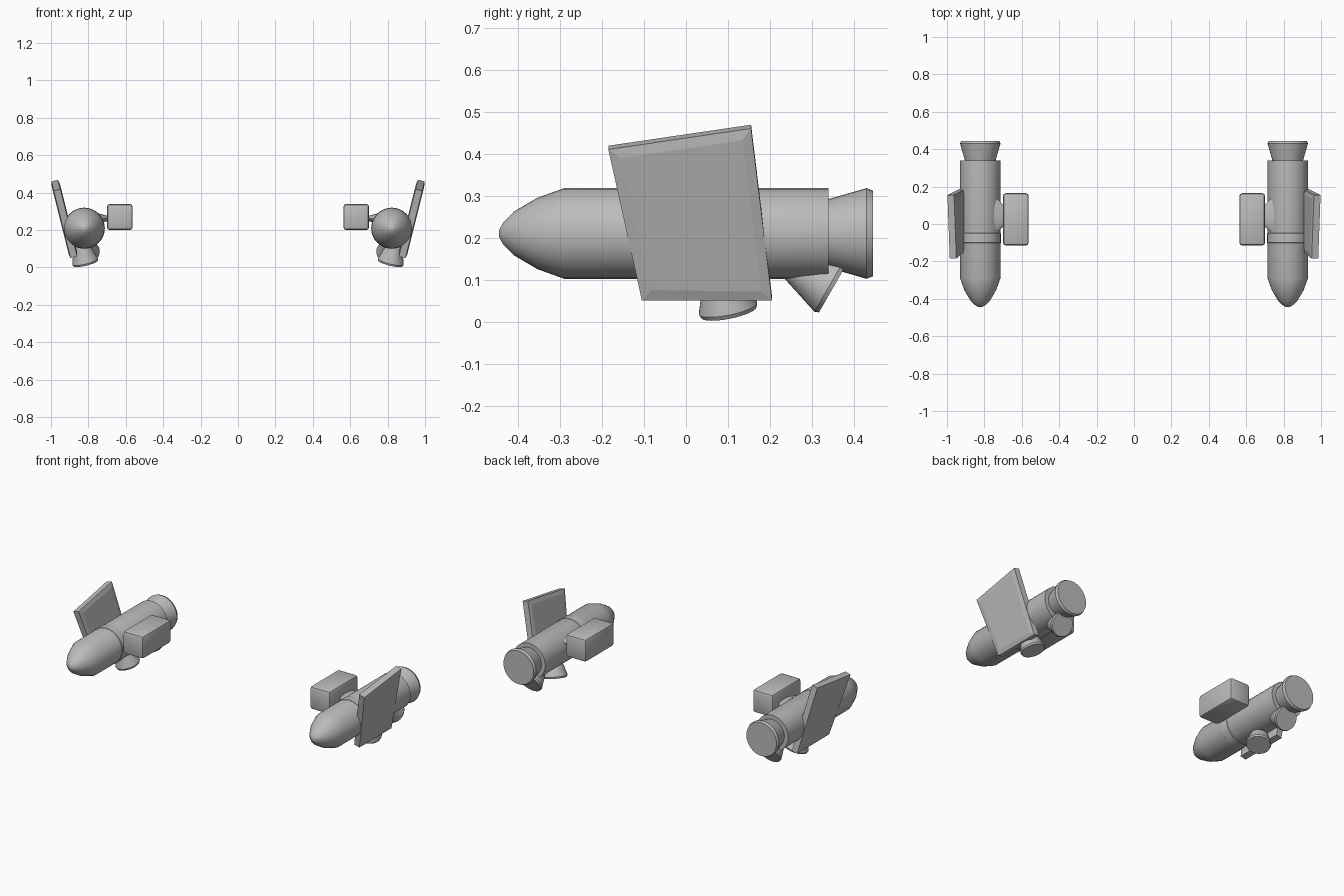
import bpy, bmesh, math
from mathutils import Vector, Matrix

cube = bpy.data.objects.get("Cube")
if cube:
    bpy.data.objects.remove(cube)

grey = bpy.data.materials.new("plain_grey")
grey.use_nodes = True
colour = (0.5, 0.5, 0.5, 1)
grey.diffuse_color = colour
grey.node_tree.nodes["Principled BSDF"].inputs["Base Color"].default_value = colour

SIDES = {"left": 1, "right": -1}
BODY_X, BODY_Z = 0.822, 0.21


def finish(bm, part, smooth=True):
    """Place one copy of the part on each side, mirrored across x."""
    for side, sign in SIDES.items():
        half = bm.copy()
        half.transform(Matrix.Diagonal((sign, 1, 1, 1)))
        bmesh.ops.recalc_face_normals(half, faces=half.faces)
        mesh = bpy.data.meshes.new(f"{side}_{part}")
        half.to_mesh(mesh)
        half.free()
        mesh.materials.append(grey)
        obj = bpy.data.objects.new(mesh.name, mesh)
        bpy.context.collection.objects.link(obj)
        if smooth:
            bpy.ops.object.select_all(action="DESELECT")
            obj.select_set(True)
            bpy.context.view_layer.objects.active = obj
            bpy.ops.object.shade_smooth_by_angle(angle=math.radians(30))
    bm.free()


def lathe(part, profile, origin, axis, steps=32):
    """Revolve (radius, distance) points about an axis through origin."""
    bm = bmesh.new()
    turn = Vector(axis).to_track_quat("Z", "Y").to_matrix().to_4x4()
    place = Matrix.Translation(origin) @ turn
    rings = []
    for r, d in profile:
        angles = [math.tau * i / steps for i in range(steps)]
        rings.append([bm.verts.new(place @ Vector((r * math.cos(a), r * math.sin(a), d)))
                      for a in angles])
    for low, high in zip(rings, rings[1:]):
        for i in range(steps):
            j = (i + 1) % steps
            bm.faces.new((low[i], low[j], high[j], high[i]))
    bm.faces.new(rings[0][::-1])
    bm.faces.new(rings[-1])
    finish(bm, part)


# Main hull with pointed nose, and a thin band round the middle
hull = [(0.008, -0.445), (0.024, -0.437), (0.052, -0.41), (0.085, -0.354),
        (0.108, -0.29), (0.108, 0.34)]
lathe("hull", hull, (BODY_X, 0, BODY_Z), (0, 1, 0))
band = [(0.107, -0.103), (0.11, -0.1), (0.11, -0.05), (0.107, -0.047)]
lathe("hull_band", band, (BODY_X, 0, BODY_Z), (0, 1, 0))

# Main exhaust and the two smaller thrusters underneath
exhaust = [(0.07, -0.04), (0.082, 0), (0.108, 0.09), (0.102, 0.105)]
lathe("main_exhaust", exhaust, (BODY_X, 0.34, BODY_Z), (0, 1, 0))
thruster = [(0.032, -0.13), (0.071, -0.01), (0.067, 0)]
lathe("rear_thruster", thruster, (0.81, 0.35, 0.08), (0, 0.87, -0.5))
lathe("lower_thruster", thruster, (0.815, 0.102, 0.022), (-0.24, 0.2, -1))

# Leaning fin with a slightly raised panel on both faces
bm = bmesh.new()
outline = [(-0.185, 0.41), (0.155, 0.46), (0.205, 0.05), (-0.105, 0.05)]
outer = [bm.verts.new((0.895 + 0.25 * (z - 0.05), y, z)) for y, z in outline]
inner = [bm.verts.new(v.co + Vector((-0.035, 0, 0.009))) for v in outer]
panels = [bm.faces.new(outer), bm.faces.new(inner[::-1])]
for i in range(4):
    j = (i + 1) % 4
    bm.faces.new((outer[i], inner[i], inner[j], outer[j]))
bmesh.ops.recalc_face_normals(bm, faces=bm.faces)
bmesh.ops.inset_individual(bm, faces=panels, thickness=0.035, depth=0.005)
finish(bm, "fin", smooth=False)

# Side pod with chamfered edges
bm = bmesh.new()
bmesh.ops.create_cube(bm, size=1)
bm.transform(Matrix.Translation((0.632, 0.025, 0.27)) @ Matrix.Diagonal((0.138, 0.28, 0.14, 1)))
bmesh.ops.bevel(bm, geom=bm.edges[:], offset=0.016, segments=2, profile=0.5, affect="EDGES")
finish(bm, "side_pod")

# Flattened strut joining the pod to the hull
bm = bmesh.new()
bmesh.ops.create_cone(bm, cap_ends=True, segments=24, radius1=0.11, radius2=0.045, depth=0.06)
bm.transform(Matrix.Translation((0.718, 0.045, 0.262))
             @ Matrix.Diagonal((1, 1, 0.25, 1))
             @ Matrix.Rotation(-math.pi / 2, 4, "Y"))
finish(bm, "pod_strut")
